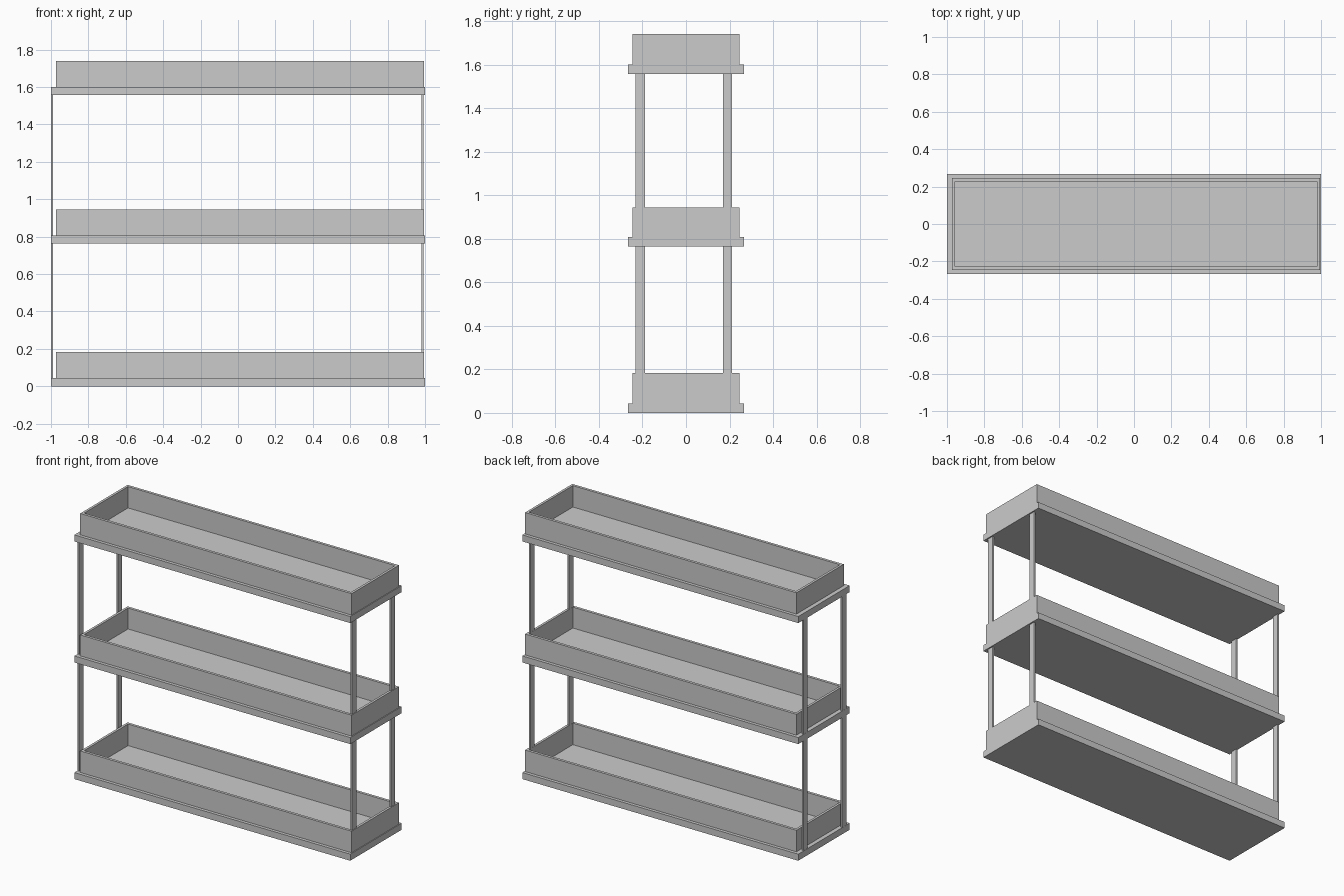
import bpy, bmesh

if "Cube" in bpy.data.objects:
    bpy.data.objects.remove(bpy.data.objects["Cube"])


def make_object(name, bm):
    bmesh.ops.recalc_face_normals(bm, faces=bm.faces)
    mesh = bpy.data.meshes.new(name)
    bm.to_mesh(mesh)
    bm.free()
    obj = bpy.data.objects.new(name, mesh)
    bpy.context.collection.objects.link(obj)
    return obj


def box(name, x0, x1, y0, y1, z0, z1):
    bm = bmesh.new()
    bmesh.ops.create_cube(bm, size=1)
    for v in bm.verts:
        v.co = (x1 if v.co.x > 0 else x0,
                y1 if v.co.y > 0 else y0,
                z1 if v.co.z > 0 else z0)
    return make_object(name, bm)


def rim(name, outer, inner, z0, z1):
    """Open rectangular frame; outer and inner are (x0, x1, y0, y1)."""
    bm = bmesh.new()

    def loop(r, z):
        x0, x1, y0, y1 = r
        return [bm.verts.new((x, y, z))
                for x, y in ((x0, y0), (x1, y0), (x1, y1), (x0, y1))]

    rings = [loop(outer, z0), loop(outer, z1), loop(inner, z1), loop(inner, z0)]
    for k in range(4):
        a, b = rings[k], rings[(k + 1) % 4]
        for i in range(4):
            j = (i + 1) % 4
            bm.faces.new((a[i], a[j], b[j], b[i]))
    return make_object(name, bm)


# Three shelf boards, each carrying a raised tray rim
outer = (-0.972, 0.995, -0.245, 0.245)
inner = (-0.956, 0.979, -0.227, 0.227)
for level, bottom, top, rim_base, rim_top in (
        ("lower", 0.0, 0.043, 0.043, 0.184),
        ("middle", 0.764, 0.807, 0.802, 0.944),
        ("upper", 1.557, 1.6, 1.598, 1.74)):
    box(f"{level}_shelf", -1, 1, -0.266, 0.266, bottom, top)
    rim(f"{level}_tray_rim", outer, inner, rim_base, rim_top)

# Four flat upright posts
for side, x0, x1 in (("left", -0.999, -0.988), ("right", 0.98, 0.991)):
    for end, y0, y1 in (("front", -0.233, -0.189), ("back", 0.17, 0.212)):
        box(f"{end}_{side}_post", x0, x1, y0, y1, 0.04, 1.56)
